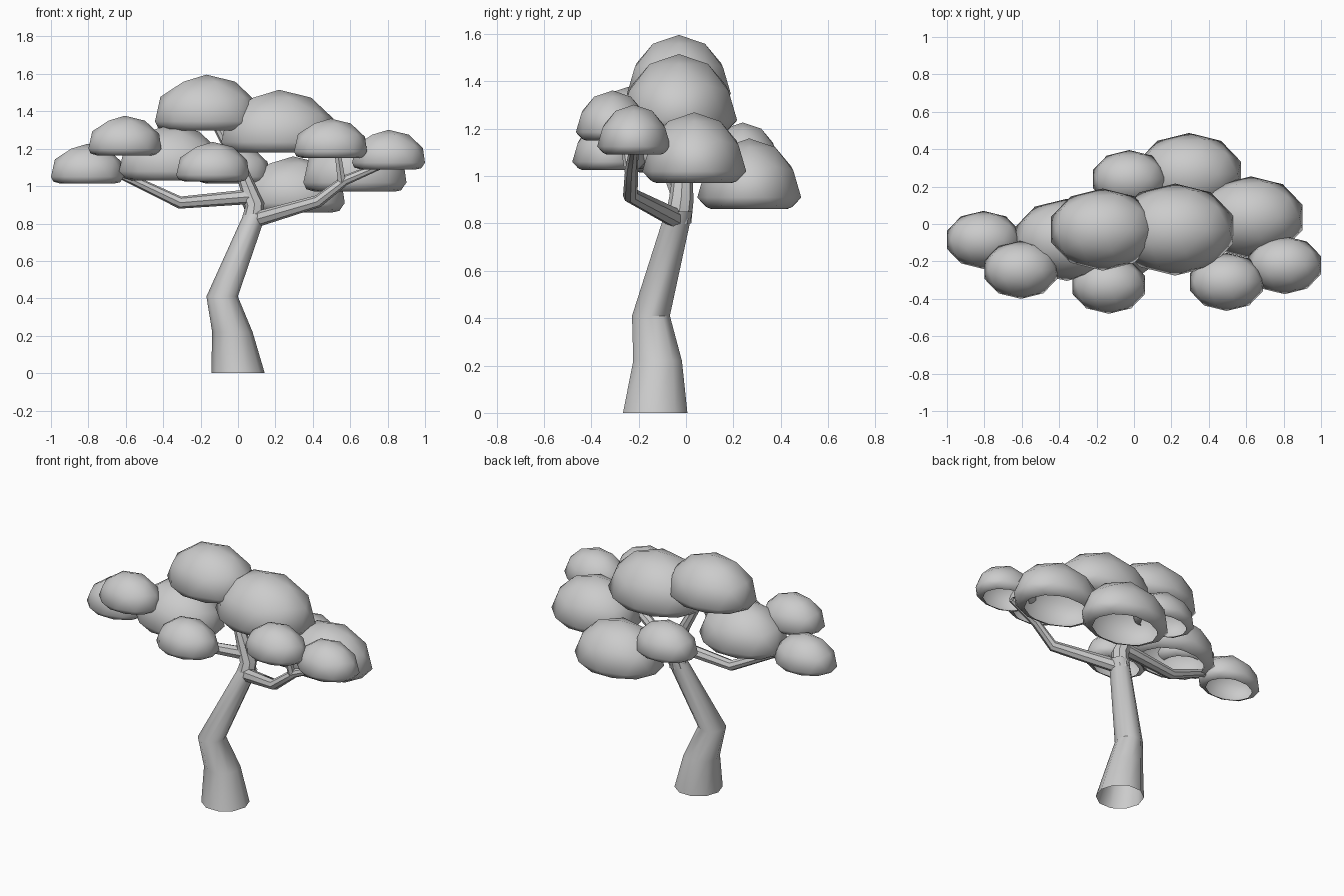
import bpy, bmesh, math
from mathutils import Vector, Matrix

if "Cube" in bpy.data.objects:
    bpy.data.objects.remove(bpy.data.objects["Cube"])


def finish(bm, name, angle):
    for f in bm.faces:
        f.smooth = True
    mesh = bpy.data.meshes.new(name)
    bm.to_mesh(mesh)
    bm.free()
    ob = bpy.data.objects.new(name, mesh)
    bpy.context.collection.objects.link(ob)
    bpy.ops.object.select_all(action='DESELECT')
    ob.select_set(True)
    bpy.context.view_layer.objects.active = ob
    bpy.ops.object.shade_smooth_by_angle(angle=math.radians(angle))
    return ob


def limb(name, path, sides, level=False):
    """Open tapered tube through (x, y, z, radius) points."""
    bm = bmesh.new()
    pts = [Vector(p[:3]) for p in path]
    rings = []
    for i, p in enumerate(pts):
        d = (pts[min(i + 1, len(pts) - 1)] - pts[max(i - 1, 0)]).normalized()
        if level:
            u, v = Vector((1, 0, 0)), Vector((0, 1, 0))
        else:
            u = Vector((0, 1, 0))
            u = (u - d * u.dot(d)).normalized()
            v = d.cross(u)
        r = path[i][3]
        rings.append([bm.verts.new(p + r * (math.cos(a) * u + math.sin(a) * v))
                      for a in (2 * math.pi * k / sides for k in range(sides))])
    for a, b in zip(rings, rings[1:]):
        for k in range(sides):
            n = (k + 1) % sides
            bm.faces.new((a[k], a[n], b[n], b[k]))
    return finish(bm, name, 40)


def leaf_clump(name, x, y, base, rx):
    """Faceted dome with a flattened, open underside."""
    bm = bmesh.new()
    bmesh.ops.create_icosphere(bm, subdivisions=2, radius=1)
    cut, squash = -0.62, 0.32
    bmesh.ops.bisect_plane(bm, geom=bm.verts[:] + bm.edges[:] + bm.faces[:],
                           plane_co=(0, 0, cut), plane_no=(0, 0, -1), clear_outer=True)
    for v in bm.verts:
        if v.co.z < 0:
            v.co.z *= squash
    rz = 0.86 * rx
    bm.transform(Matrix.Translation((x, y, base - cut * squash * rz))
                 @ Matrix.Diagonal((rx, 0.757 * rx, rz, 1)))
    return finish(bm, name, 60)


# Trunk, bending right and then back to the crown
limb("trunk", [(0, -.13, 0, .143), (-.03, -.12, .22, .108), (-.085, -.148, .41, .084),
               (.09, -.03, .85, .06)], 10, level=True)
limb("trunk_top", [(.075, -.035, .81, .058), (.09, -.02, .9, .052),
                   (.02, -.01, 1.08, .035), (-.12, -.02, 1.34, .025)], 8)

# Branches
limb("left_branch", [(.08, -.02, .945, .04), (-.31, -.03, .912, .033),
                     (-.62, -.09, 1.06, .024), (-.72, -.09, 1.11, .02)], 8)
limb("right_branch", [(.09, -.04, .82, .042), (.43, -.235, .92, .033),
                      (.57, -.23, 1.03, .027), (.76, -.22, 1.11, .02)], 8)
limb("right_twig", [(.555, -.235, 1.02, .024), (.53, -.27, 1.2, .018)], 6)

# Large leaf clumps
for i, (x, y, z, r) in enumerate([(-.168, -.03, 1.297, .29), (.22, -.03, 1.18, .325),
                                  (-.36, -.085, 1.03, .29), (.625, .035, .97, .29),
                                  (.295, .267, .86, .29)]):
    leaf_clump(f"large_leaf_clump_{i + 1}", x, y, z, r)

# Small leaf clumps
for i, (x, y, z) in enumerate([(-.805, -.085, 1.015), (-.605, -.245, 1.165), (-.135, -.325, 1.025),
                               (.495, -.31, 1.15), (.805, -.22, 1.09), (-.025, .24, 1.015)]):
    leaf_clump(f"small_leaf_clump_{i + 1}", x, y, z, .205)
